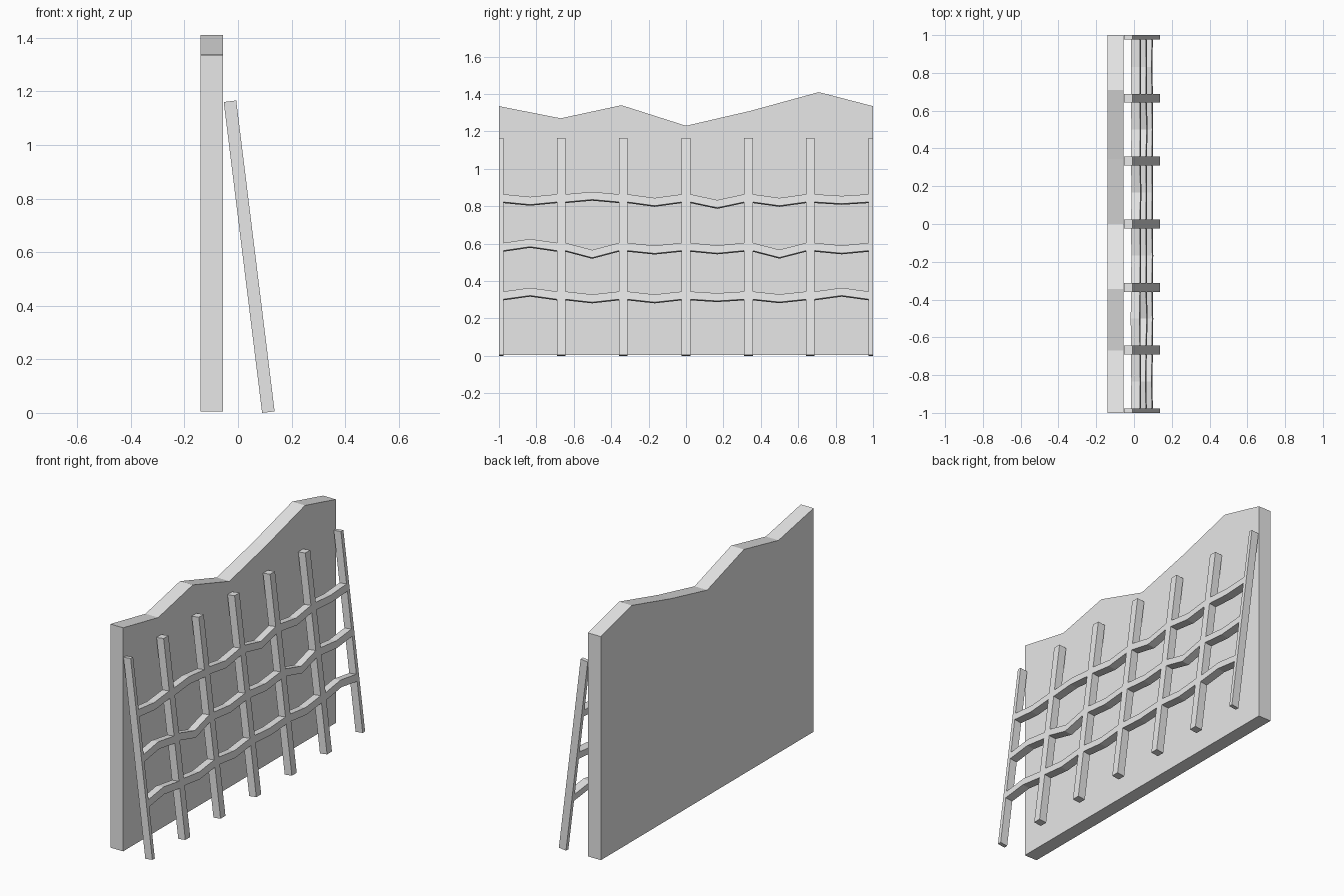
import bpy, bmesh
from math import radians
from mathutils import Matrix

if "Cube" in bpy.data.objects:
    bpy.data.objects.remove(bpy.data.objects["Cube"], do_unlink=True)

grey = bpy.data.materials.new("plain grey")
grey.use_nodes = True
grey.diffuse_color = (0.8, 0.8, 0.8, 1)
grey.node_tree.nodes["Principled BSDF"].inputs["Base Color"].default_value = (0.8, 0.8, 0.8, 1)


def extrude_outlines(name, outlines, depth, matrix):
    """Extrude closed outlines of (y, z) points along x into one flat-shaded object."""
    bm = bmesh.new()
    for outline in outlines:
        face = bm.faces.new([bm.verts.new((0, y, z)) for y, z in outline])
        new = bmesh.ops.extrude_face_region(bm, geom=[face])["geom"]
        verts = [v for v in new if isinstance(v, bmesh.types.BMVert)]
        bmesh.ops.translate(bm, verts=verts, vec=(depth, 0, 0))
    bmesh.ops.recalc_face_normals(bm, faces=bm.faces)
    mesh = bpy.data.meshes.new(name)
    bm.to_mesh(mesh)
    bm.free()
    mesh.materials.append(grey)
    obj = bpy.data.objects.new(name, mesh)
    obj.matrix_world = matrix
    bpy.context.collection.objects.link(obj)
    return obj


# Wall slab with a jagged top
ridge = [(1, 1.335), (0.71, 1.41), (0.345, 1.31), (0, 1.23),
         (-0.345, 1.34), (-0.67, 1.27), (-1, 1.335)]
extrude_outlines("wall_slab", [[(-1, 0.005), (1, 0.005)] + ridge], 0.084,
                 Matrix.Translation((-0.14, 0, 0)))

# Frame leaning against the wall
lean = Matrix.Translation((0.09, 0, 0)) @ Matrix.Rotation(radians(-7.04), 4, "Y")
DEPTH, HALF, LENGTH, RAIL = 0.047, 0.023, 1.169, 0.042
centres = [-1, -0.667, -0.336, 0, 0.334, 0.665, 1]

# Posts: the outer two are cut in half at the frame ends
for i, c in enumerate(centres):
    a, b = max(c - HALF, -1), min(c + HALF, 1)
    extrude_outlines(f"post_{i + 1}", [[(a, 0), (b, 0), (b, LENGTH), (a, LENGTH)]], DEPTH, lean)

# Bent rails: height at the posts, then the bend at the middle of each bay
rails = {
    "lower_rail": (0.299, [0.02, -0.016, -0.016, -0.009, -0.015, 0.02]),
    "middle_rail": (0.561, [0.021, -0.038, -0.015, -0.014, -0.037, -0.014]),
    "upper_rail": (0.823, [-0.014, 0.013, -0.02, -0.031, -0.02, -0.009]),
}
for name, (height, bends) in rails.items():
    pieces = []
    for left, right, bend in zip(centres, centres[1:], bends):
        a, b = left + HALF, right - HALF
        under = [(a, height), ((a + b) / 2, height + bend), (b, height)]
        pieces.append(under + [(y, z + RAIL) for y, z in reversed(under)])
    extrude_outlines(name, pieces, DEPTH, lean)
